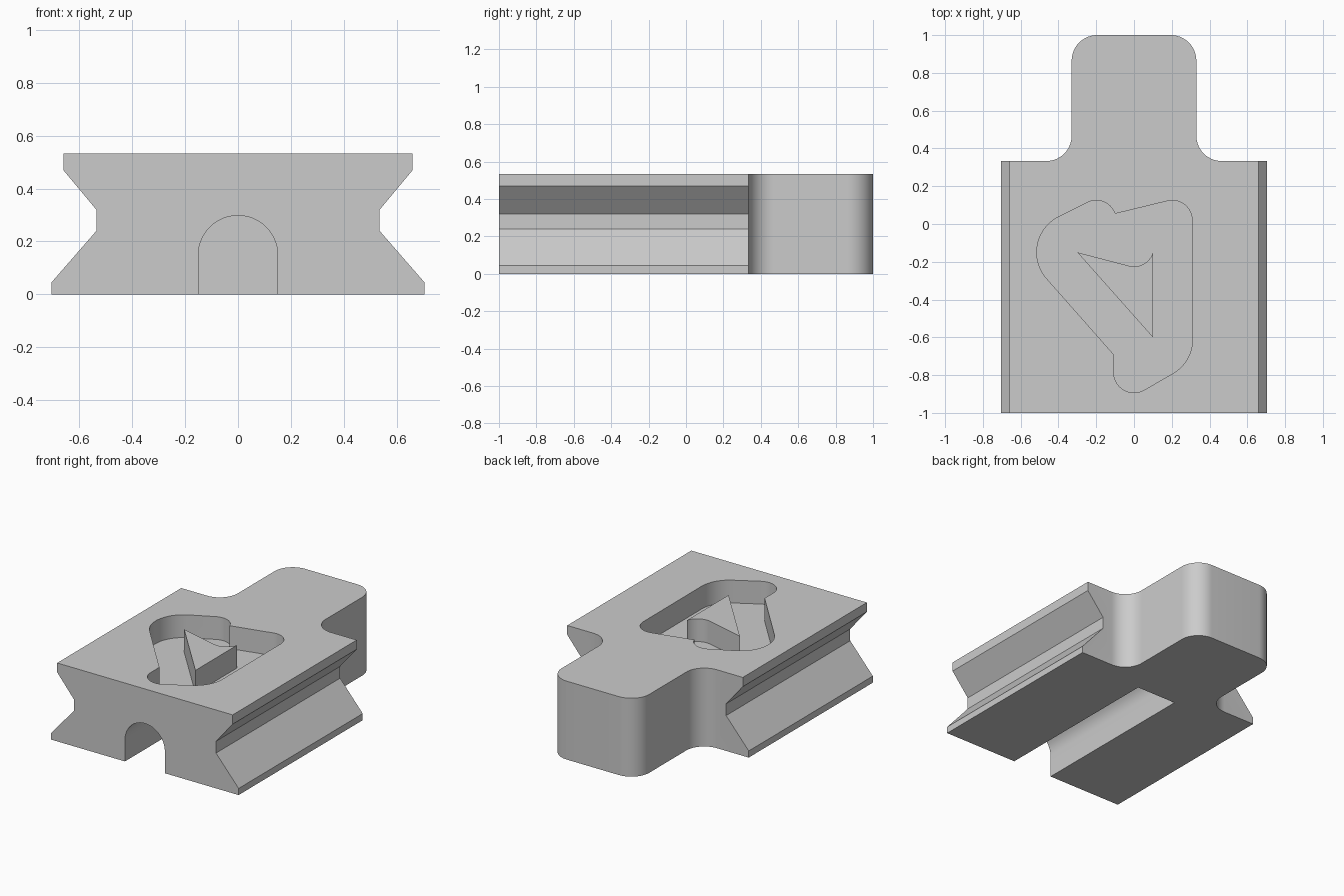
import bpy
import bmesh
from math import radians, cos, sin

HEIGHT = 0.533
FLOOR = 0.378

old = bpy.data.objects.get("Cube")
if old:
    bpy.data.objects.remove(old, do_unlink=True)

# Single material
grey = bpy.data.materials.new("plain grey")
grey.use_nodes = True
colour = (0.6, 0.6, 0.6, 1)
grey.diffuse_color = colour
grey.node_tree.nodes["Principled BSDF"].inputs["Base Color"].default_value = colour


def arc(cx, cy, r, start, end, steps=14):
    """Points along a circular arc, angles in degrees."""
    angles = [radians(start + (end - start) * i / steps) for i in range(steps + 1)]
    return [(cx + r * cos(a), cy + r * sin(a)) for a in angles]


def mirrored(half):
    """Close a half outline by reflecting it across x = 0."""
    return half + [(-x, y) for x, y in reversed(half)]


def prism(name, outline, low, high, along="z"):
    """Extrude an outline along z (xy outline) or along y (xz outline)."""
    bm = bmesh.new()
    place = (lambda p: (p[0], p[1], low)) if along == "z" else (lambda p: (p[0], low, p[1]))
    face = bm.faces.new([bm.verts.new(place(p)) for p in outline])
    moved = bmesh.ops.extrude_face_region(bm, geom=[face])["geom"]
    shift = (0, 0, high - low) if along == "z" else (0, high - low, 0)
    bmesh.ops.translate(bm, vec=shift, verts=[g for g in moved if isinstance(g, bmesh.types.BMVert)])
    bmesh.ops.recalc_face_normals(bm, faces=bm.faces)
    mesh = bpy.data.meshes.new(name)
    bm.to_mesh(mesh)
    bm.free()
    mesh.materials.append(grey)
    obj = bpy.data.objects.new(name, mesh)
    bpy.context.collection.objects.link(obj)
    return obj


def activate(obj):
    bpy.ops.object.select_all(action="DESELECT")
    obj.select_set(True)
    bpy.context.view_layer.objects.active = obj


def cut(target, cutter):
    """Subtract the cutter and remove it."""
    cutter.hide_render = True
    mod = target.modifiers.new("cut", "BOOLEAN")
    mod.operation = "DIFFERENCE"
    mod.solver = "EXACT"
    mod.object = cutter
    activate(target)
    bpy.ops.object.modifier_apply(modifier=mod.name)
    bpy.data.objects.remove(cutter, do_unlink=True)


# Body: wide block with a rounded, filleted tab at the back
half_plan = ([(0.705, -1), (0.705, 0.333)]
             + arc(0.465, 0.468, 0.135, 270, 180)
             + arc(0.195, 0.865, 0.135, 0, 90))
body = prism("body", mirrored(half_plan), 0, HEIGHT)

# V-shaped rail channels along both sides
channel = [(0.8, 0.6), (0.66, 0.6), (0.66, 0.47), (0.535, 0.32), (0.535, 0.24), (0.8, -0.064)]
for side in (1, -1):
    cut(body, prism("channel_cutter", [(side * x, z) for x, z in channel], -1.1, 1.1, "y"))

# Arched groove underneath, open at the front
arch = [(0.15, -0.1)] + arc(0, 0.148, 0.15, 0, 180, 28) + [(-0.15, -0.1)]
cut(body, prism("groove_cutter", arch, -1.1, 0.22, "y"))

# Latch track sunk into the top
track = (arc(-0.2, 0.02, 0.105, 19, 115)
         + arc(-0.305, -0.15, 0.21, 115, 220)
         + [(-0.108, -0.69)]
         + arc(0, -0.785, 0.108, 180, 300)
         + arc(0.1, -0.61, 0.21, 300, 360)
         + arc(0.203, 0.02, 0.105, 0, 104))
cut(body, prism("track_cutter", track, FLOOR, 0.6))

# Pointed island standing in the track
island_plan = [(-0.3, -0.15), (0.1, -0.6)] + arc(0, -0.12, 0.105, 341, 255)
island = prism("track_island", island_plan, FLOOR, HEIGHT)

for obj in (body, island):
    activate(obj)
    bpy.ops.object.shade_smooth_by_angle(angle=radians(25))
